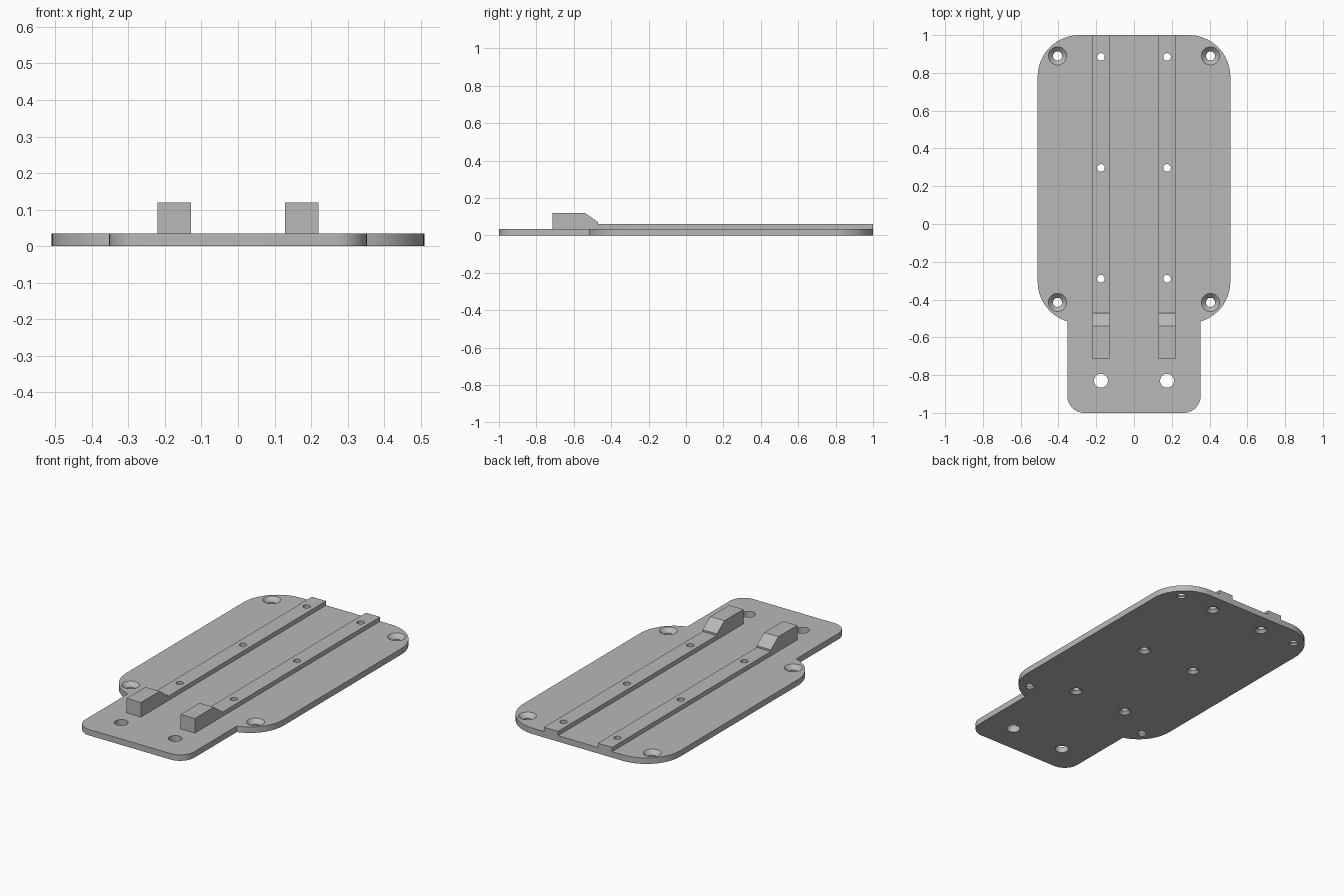
import bpy
import bmesh
from math import acos, cos, sin, pi, tau, radians

cube = bpy.data.objects.get("Cube")
if cube:
    bpy.data.objects.remove(cube, do_unlink=True)

grey = bpy.data.materials.new("plain grey")
grey.use_nodes = True
colour = (0.48, 0.48, 0.48, 1)
grey.diffuse_color = colour
grey.node_tree.nodes["Principled BSDF"].inputs["Base Color"].default_value = colour

THICK = 0.035
RAIL_X = 0.175
RAIL_HALF = 0.046


def arc(cx, cy, r, a0, a1, steps=16):
    """Points along a circular arc, counter-clockwise."""
    angles = [a0 + (a1 - a0) * i / steps for i in range(steps + 1)]
    return [(cx + r * cos(a), cy + r * sin(a)) for a in angles]


def make_object(name, bm):
    bmesh.ops.recalc_face_normals(bm, faces=bm.faces)
    mesh = bpy.data.meshes.new(name)
    bm.to_mesh(mesh)
    bm.free()
    mesh.materials.append(grey)
    obj = bpy.data.objects.new(name, mesh)
    bpy.context.collection.objects.link(obj)
    return obj


def extrude_outline(name, points, offset):
    """Closed prism from a 3D outline pushed along an offset."""
    bm = bmesh.new()
    face = bm.faces.new([bm.verts.new(p) for p in points])
    result = bmesh.ops.extrude_face_region(bm, geom=[face], use_keep_orig=True)
    moved = [g for g in result["geom"] if isinstance(g, bmesh.types.BMVert)]
    bmesh.ops.translate(bm, verts=moved, vec=offset)
    return make_object(name, bm)


def add_drill(bm, x, y, profile, sides=32):
    """Turned solid from (radius, height) pairs."""
    rings = [[bm.verts.new((x + r * cos(tau * i / sides), y + r * sin(tau * i / sides), z))
              for i in range(sides)] for r, z in profile]
    for low, high in zip(rings, rings[1:]):
        for i in range(sides):
            j = (i + 1) % sides
            bm.faces.new((low[i], low[j], high[j], high[i]))
    bm.faces.new(rings[0][::-1])
    bm.faces.new(rings[-1])


# Plate outline: wide rounded body with a narrower rounded tab in front
R, TAB_X, TAB_R = 0.22, 0.353, 0.09
right = arc(TAB_X - TAB_R, -1 + TAB_R, TAB_R, -pi / 2, 0, 10)
right += arc(0.29, -0.305, R, -acos((TAB_X - 0.29) / R), 0)
right += arc(0.29, 0.78, R, 0, pi / 2)
outline = right + [(-x, y) for x, y in reversed(right)]
parts = [extrude_outline("base_plate", [(x, y, 0) for x, y in outline], (0, 0, THICK))]

# Rails, each with a ramped stop block at the front
side = [(-0.715, THICK), (1, THICK), (1, 0.06), (-0.47, 0.06),
        (-0.47, 0.07), (-0.54, 0.12), (-0.715, 0.12)]
for name, s in (("left_rail", 1), ("right_rail", -1)):
    points = [(s * RAIL_X - RAIL_HALF, y, z) for y, z in side]
    parts.append(extrude_outline(name, points, (2 * RAIL_HALF, 0, 0)))

# Drills: corner countersinks from above, rail countersinks from below, plain tab holes
corner = [(0.024, -0.02), (0.024, 0.011), (0.048, THICK), (0.048, 0.05)]
rail = [(0.036, -0.02), (0.036, 0), (0.02, 0.016), (0.02, 0.1)]
plain = [(0.037, -0.02), (0.037, 0.1)]
bm = bmesh.new()
for s in (-1, 1):
    for y in (-0.415, 0.89):
        add_drill(bm, s * 0.405, y, corner)
    for y in (-0.29, 0.297, 0.885):
        add_drill(bm, s * RAIL_X, y, rail)
    add_drill(bm, s * RAIL_X, -0.83, plain)
drills = make_object("hole_cutters", bm)
drills.hide_render = True

# Cut the holes, then shade
for obj in parts:
    cut = obj.modifiers.new("holes", 'BOOLEAN')
    cut.operation = 'DIFFERENCE'
    cut.solver = 'EXACT'
    cut.object = drills
    bpy.ops.object.select_all(action='DESELECT')
    obj.select_set(True)
    bpy.context.view_layer.objects.active = obj
    bpy.ops.object.modifier_apply(modifier=cut.name)
    bpy.ops.object.shade_smooth_by_angle(angle=radians(30))
bpy.data.objects.remove(drills, do_unlink=True)
